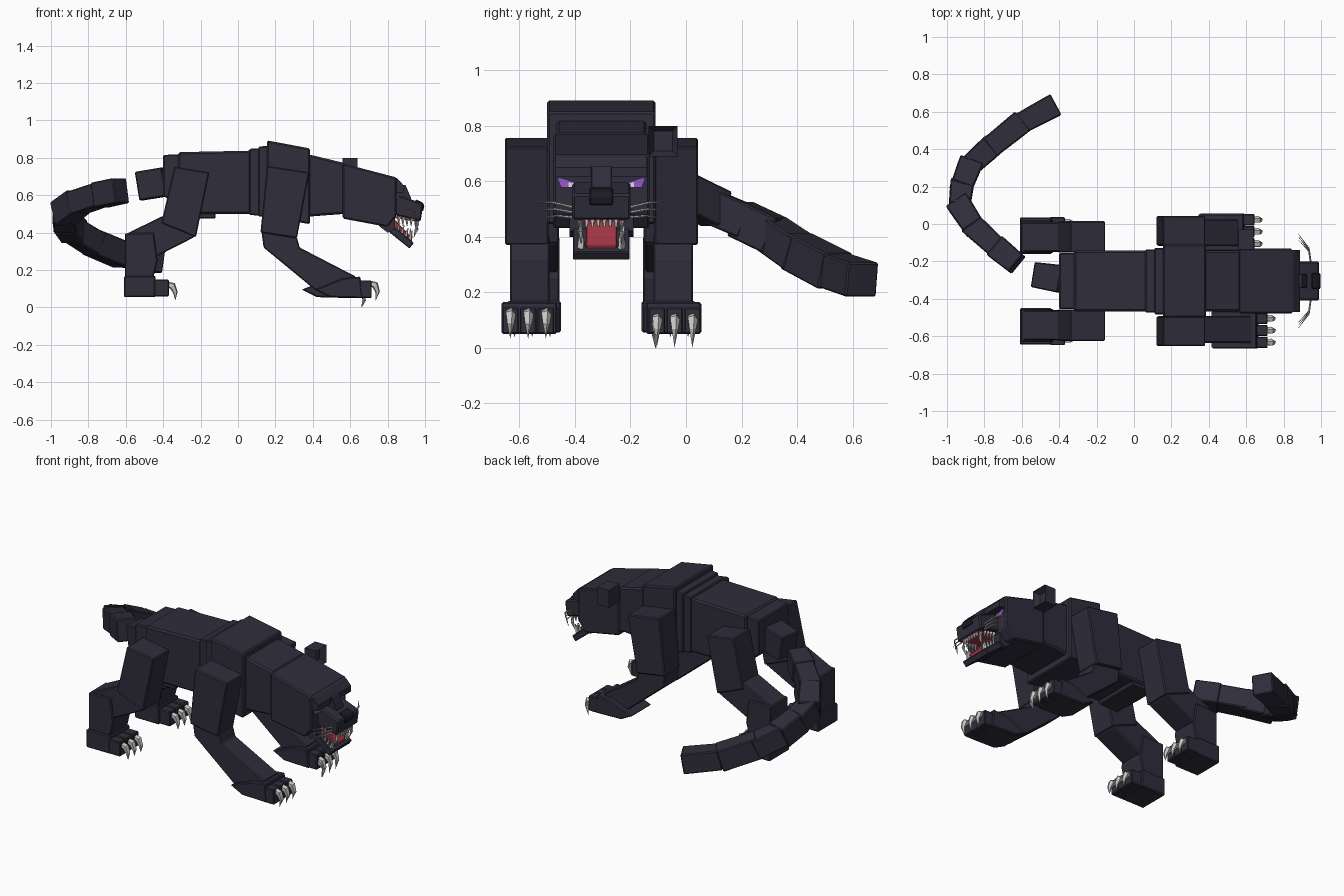
import bpy, bmesh, math
from mathutils import Vector

if "Cube" in bpy.data.objects:
    bpy.data.objects.remove(bpy.data.objects["Cube"])

MID = -0.305  # centre line of the body in y


def material(name, rgb):
    m = bpy.data.materials.new(name)
    m.diffuse_color = (*rgb, 1)
    m.use_nodes = True
    m.node_tree.nodes["Principled BSDF"].inputs["Base Color"].default_value = m.diffuse_color
    return m


FUR = material("dark fur", (0.028, 0.026, 0.043))
BLACK = material("black nose", (0.012, 0.011, 0.016))
BONE = material("pale bone", (0.58, 0.58, 0.56))
RED = material("red tongue", (0.36, 0.035, 0.06))
PURPLE = material("purple eye", (0.3, 0.1, 0.62))
WHITE = material("white glint", (0.85, 0.8, 0.9))


def finish(name, bm, mat, bevel=0.0):
    bmesh.ops.recalc_face_normals(bm, faces=bm.faces)
    me = bpy.data.meshes.new(name)
    bm.to_mesh(me)
    bm.free()
    me.materials.append(mat)
    ob = bpy.data.objects.new(name, me)
    bpy.context.collection.objects.link(ob)
    if bevel:
        mod = ob.modifiers.new("soft edge", "BEVEL")
        mod.width, mod.segments = bevel, 1
    return ob


def prism(name, pts, y0, y1, mat=FUR, bevel=0.006):
    """Side profile in x,z pushed out from y0 to y1."""
    bm = bmesh.new()
    a = [bm.verts.new((x, y0, z)) for x, z in pts]
    b = [bm.verts.new((x, y1, z)) for x, z in pts]
    bm.faces.new(a)
    bm.faces.new(b[::-1])
    for i in range(len(pts)):
        j = (i + 1) % len(pts)
        bm.faces.new((a[i], b[i], b[j], a[j]))
    return finish(name, bm, mat, bevel)


def box(name, x0, x1, y0, y1, z0, z1, mat=FUR, bevel=0.0):
    return prism(name, [(x0, z0), (x1, z0), (x1, z1), (x0, z1)], y0, y1, mat, bevel)


def tube(name, path, radii, sides=5, mat=BONE):
    """Tapering tube through points, for claws, teeth and whiskers."""
    bm = bmesh.new()
    path = [Vector(p) for p in path]
    rings = []
    for i, p in enumerate(path):
        d = path[min(i + 1, len(path) - 1)] - path[max(i - 1, 0)]
        q = d.to_track_quat('Z', 'Y')
        rings.append([bm.verts.new(p + q @ Vector((math.cos(t) * radii[i], math.sin(t) * radii[i], 0)))
                      for t in (2 * math.pi * k / sides for k in range(sides))])
    for r, s in zip(rings, rings[1:]):
        for k in range(sides):
            n = (k + 1) % sides
            bm.faces.new((r[k], r[n], s[n], s[k]))
    bm.faces.new(rings[0])
    bm.faces.new(rings[-1])
    return finish(name, bm, mat)


def beam(name, a, b, w0, w1, h):
    """Block running from a to b with a width at each end."""
    a, b = Vector(a), Vector(b)
    q = (b - a).to_track_quat('X', 'Z')
    bm = bmesh.new()
    bmesh.ops.create_cube(bm, size=1)
    for v in bm.verts:
        w = w0 if v.co.x < 0 else w1
        v.co = (a + b) / 2 + q @ Vector((v.co.x * (b - a).length, v.co.y * w, v.co.z * h))
    return finish(name, bm, FUR, 0.006)


def mid_prism(name, pts, half, **k):
    return prism(name, pts, MID - half, MID + half, **k)


# Body blocks from rump to neck
mid_prism("rump", [(-.40, .815), (-.30, .82), (-.12, .6), (-.12, .475), (-.25, .475), (-.40, .60)], .15)
mid_prism("torso", [(-.32, .83), (.07, .838), (.07, .50), (-.20, .50), (-.32, .56)], .163, bevel=.01)
mid_prism("rib_ring", [(.06, .848), (.115, .85), (.115, .49), (.06, .495)], .168)
mid_prism("chest_ring", [(.11, .86), (.17, .865), (.17, .485), (.11, .485)], .178)
mid_prism("shoulders", [(.155, .893), (.385, .85), (.385, .445), (.155, .485)], .195, bevel=.008)
mid_prism("neck", [(.37, .82), (.57, .772), (.57, .50), (.37, .485)], .163, bevel=.01)
mid_prism("head", [(.56, .77), (.847, .695), (.847, .49), (.80, .43), (.56, .475)], .174, bevel=.008)

# Face: brow, bridge, muzzle, nose
mid_prism("brow", [(.83, .70), (.852, .69), (.888, .65), (.888, .615), (.84, .615)], .165, bevel=0)
mid_prism("bridge", [(.84, .655), (.895, .655), (.925, .585), (.925, .53), (.84, .53)], .037, bevel=.003)
mid_prism("muzzle", [(.83, .595), (.88, .595), (.99, .553), (.977, .46), (.83, .495)], .105, bevel=.008)
mid_prism("nose", [(.95, .578), (.985, .562), (.997, .545), (.99, .515), (.95, .515)], .042, mat=BLACK, bevel=.004)
mid_prism("throat", [(.74, .45), (.84, .49), (.84, .42), (.80, .40), (.76, .43)], .115, mat=FUR, bevel=0)

# Open jaw with tongue and gum
mid_prism("lower_jaw", [(.78, .445), (.82, .445), (.94, .345), (.917, .315), (.78, .425)], .102, bevel=.004)
mid_prism("tongue", [(.80, .468), (.84, .468), (.928, .374), (.92, .355), (.80, .44)], .056, mat=RED, bevel=.004)
mid_prism("palate", [(.835, .490), (.965, .462), (.965, .457), (.835, .478)], .085, mat=RED, bevel=0)

# Ear with a recessed hollow facing forward
ear = box("ear", .56, .64, -.135, -.03, .69, .80)
bm = bmesh.new()
bm.from_mesh(ear.data)
bm.normal_update()
front = [f for f in bm.faces if f.normal.x > .9]
bmesh.ops.inset_region(bm, faces=front, thickness=.027)
for v in {v for f in front for v in f.verts}:
    v.co.x -= .035
bm.to_mesh(ear.data)
bm.free()

for s, side in ((-1, "near"), (1, "far")):
    def Y(d):
        return MID + s * d

    # Slanted eye plates with glints
    for name, pts, x, mat in (
            ("eye", [(.068, .578), (.145, .578), (.160, .612), (.145, .612), (.068, .588)], .855, PURPLE),
            ("glint", [(.100, .580), (.118, .580), (.118, .597), (.100, .592)], .858, WHITE)):
        b = bmesh.new()
        f = b.faces.new([b.verts.new((x - .008, Y(d), z)) for d, z in pts])
        r = bmesh.ops.extrude_face_region(b, geom=[f])
        for v in r["geom"]:
            if isinstance(v, bmesh.types.BMVert):
                v.co.x += .008
        finish(f"{name}_{side}", b, mat)

    # Teeth along the upper and lower jaw
    tube(f"upper_fang_{side}", [(.95, Y(.075), .475), (.955, Y(.075), .42), (.94, Y(.072), .375)], [.014, .01, .001])
    tube(f"lower_fang_{side}", [(.915, Y(.07), .34), (.925, Y(.07), .385), (.92, Y(.068), .425)], [.012, .009, .001])
    for i in range(4):
        x = .86 + i * .022
        tube(f"upper_tooth_{side}_{i}", [(x, Y(.08), .49 - i * .005), (x, Y(.08), .435)], [.011, .002])
        tube(f"lower_tooth_{side}_{i}", [(x - .01, Y(.078), .395 - i * .012), (x + .006, Y(.078), .45 - i * .012)], [.011, .002])
    for i in range(3):
        d = .011 + i * .021
        tube(f"front_tooth_{side}_{i}", [(.962, Y(d), .475), (.962, Y(d), .435)], [.011, .005])

    # Curved whiskers
    for i in range(3):
        z = .505 - i * .018
        L = .15 - i * .015
        tube(f"whisker_{side}_{i}",
             [(.945, Y(.10), z), (.935, Y(.10 + L * .5), z + .018 - i * .006), (.88, Y(.10 + L), z + .022 - i * .012)],
             [.005, .004, .001], sides=4)

    # Hind leg
    prism(f"hind_thigh_{side}", [(-.34, .753), (-.153, .722), (-.225, .375), (-.41, .45)], Y(.152), Y(.32))
    prism(f"hind_shin_{side}", [(-.40, .49), (-.23, .40), (-.235, .375), (-.45, .265), (-.60, .30), (-.605, .39)],
          Y(.158), Y(.315))
    prism(f"hind_hock_{side}", [(-.605, .395), (-.45, .40), (-.43, .25), (-.455, .15), (-.605, .15)], Y(.15), Y(.325))
    box(f"hind_paw_{side}", -.61, -.44, Y(.145), Y(.34), .055, .168, bevel=.006)

    # Front leg, the far paw set a little further back
    dx = 0 if s < 0 else -.07
    dz = 0 if s < 0 else -.018
    prism(f"front_upper_leg_{side}", [(.155, .757), (.382, .722), (.315, .37), (.12, .40)], Y(.19), Y(.348))
    prism(f"front_forearm_{side}",
          [(.125, .41), (.315, .375), (.33, .32), (.63 + dx, .165), (.55 + dx, .06), (.41, .095), (.137, .32)],
          Y(.187), Y(.33))
    prism(f"front_paw_{side}",
          [(.41 + dx, .095), (.56 + dx, .155), (.655 + dx, .165), (.665 + dx, .05), (.49 + dx, .055)], Y(.16), Y(.36))

    # Toes and hooked claws
    for i in range(3):
        d = .185 + i * .064
        box(f"hind_toe_{side}_{i}", -.45, -.37, Y(d - .03), Y(d + .03), .058, .15, bevel=.005)
        tube(f"hind_claw_{side}_{i}", [(-.385, Y(d), .125), (-.35, Y(d), .115), (-.335, Y(d), .08), (-.335, Y(d), .04)],
             [.016, .02, .013, .001])
        d = .20 + i * .064
        box(f"front_toe_{side}_{i}", .64 + dx, .715 + dx, Y(d - .03), Y(d + .03), .05, .145, bevel=.005)
        low = -.015 if s > 0 else 0
        tube(f"front_claw_{side}_{i}",
             [(.70 + dx, Y(d), .13 + dz), (.733 + dx, Y(d), .12 + dz), (.746 + dx, Y(d), .085 + dz),
              (.735 + dx, Y(d), .034 + dz + low)], [.016, .02, .013, .001])

# Tail: a stump, then a curling chain of blocks
beam("tail_stump", (-.53, -.272, .648), (-.385, -.295, .672), .135, .15, .155)
tail = [(-.625, -.215, .625), (-.74, -.12, .60), (-.86, -.01, .56), (-.932, .10, .505), (-.92, .205, .46),
        (-.88, .31, .41), (-.775, .405, .345), (-.62, .53, .28), (-.425, .635, .245)]
for i, (a, b) in enumerate(zip(tail, tail[1:])):
    a, b = Vector(a), Vector(b)
    ext = (b - a).normalized() * (.015 if 0 < i < 7 else 0)
    w = .13 - .004 * (i % 2)
    beam(f"tail_segment_{i + 1}", a - ext, b + ext, w - .012, w, .125 if i % 2 else .135)

# A single low claw on the inside of the far front paw
tube("low_claw", [(.63, -.11, .10), (.665, -.11, .08), (.675, -.11, .04), (.66, -.11, 0)], [.014, .016, .011, .001])
